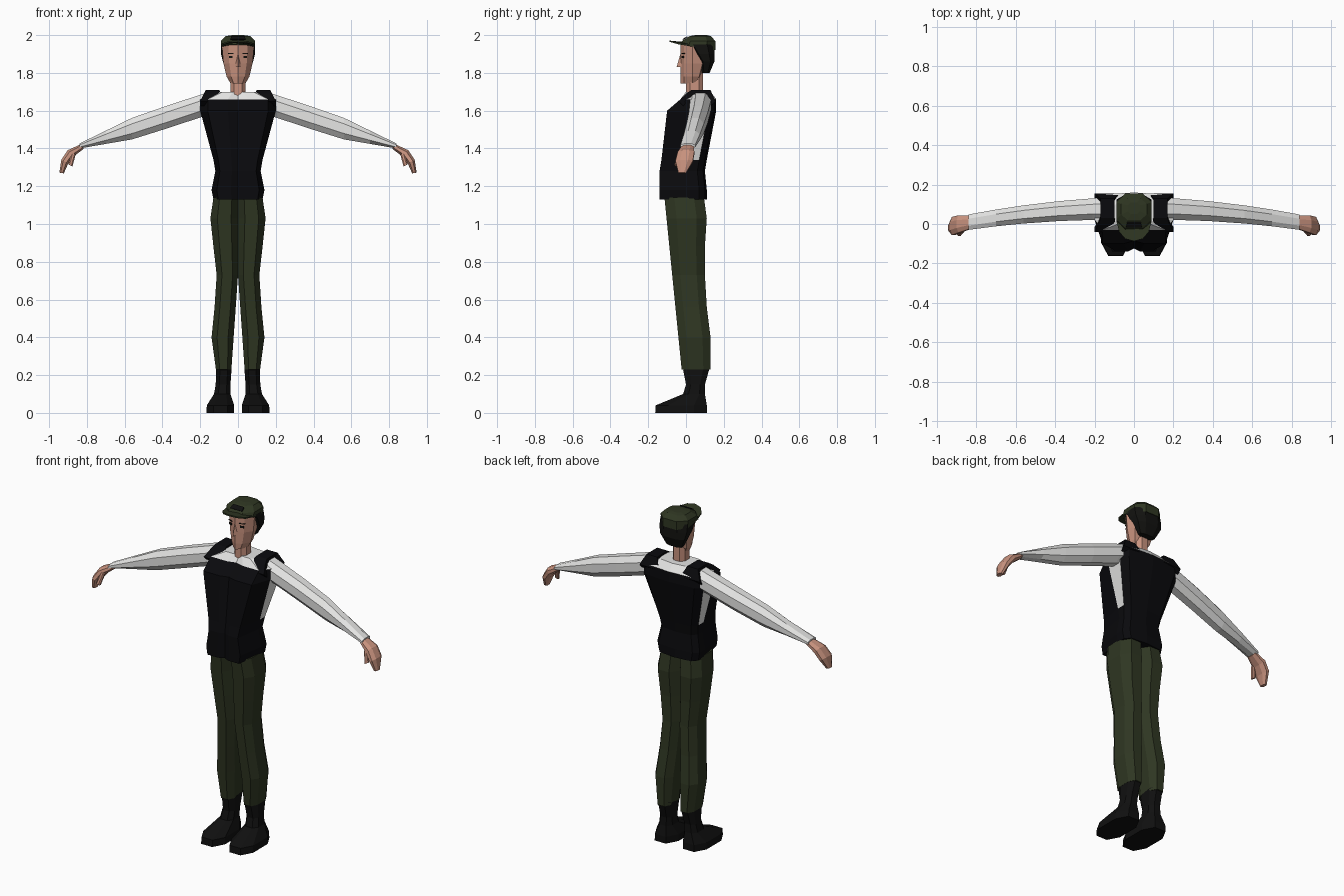
import bpy
import bmesh
from mathutils import Vector

cube = bpy.data.objects.get("Cube")
if cube:
    bpy.data.objects.remove(cube, do_unlink=True)


def material(name, red, green, blue):
    mat = bpy.data.materials.new(name)
    mat.use_nodes = True
    mat.diffuse_color = (red, green, blue, 1)
    shader = mat.node_tree.nodes["Principled BSDF"]
    shader.inputs["Base Color"].default_value = mat.diffuse_color
    shader.inputs["Roughness"].default_value = 0.9
    return mat


skin = material("skin", 0.58, 0.29, 0.21)
white = material("white_shirt", 0.78, 0.78, 0.77)
olive = material("olive_cloth", 0.028, 0.037, 0.016)
black = material("black_vest", 0.003, 0.003, 0.004)
leather = material("black_leather", 0.005, 0.005, 0.005)
dark = material("dark_hair", 0.006, 0.006, 0.005)


def loft(name, rings, materials, side=1, rule=None):
    """Skin a list of point rings; rule(centre) picks each face's material."""
    bm = bmesh.new()
    loops = [[bm.verts.new((side * x, y, z)) for x, y, z in ring] for ring in rings]
    for low, high in zip(loops, loops[1:]):
        for i in range(len(low)):
            bm.faces.new((low[i - 1], low[i], high[i], high[i - 1]))
    bm.faces.new(loops[0])
    bm.faces.new(loops[-1])
    if rule:
        for face in bm.faces:
            face.material_index = rule(face.calc_center_median())
    bmesh.ops.recalc_face_normals(bm, faces=bm.faces)
    mesh = bpy.data.meshes.new(name)
    bm.to_mesh(mesh)
    bm.free()
    for mat in materials:
        mesh.materials.append(mat)
    obj = bpy.data.objects.new(name, mesh)
    bpy.context.collection.objects.link(obj)


def octagon(centre, u, v, chamfer=0.45):
    """Chamfered rectangle around a centre, with half axes u and v."""
    quarter = [(1, chamfer), (chamfer, 1)]
    half = quarter + [(-a, b) for a, b in reversed(quarter)]
    outline = half + [(-a, -b) for a, b in half]
    return [Vector(centre) + Vector(u) * a + Vector(v) * b for a, b in outline]


def level(z, inner, outer, front, back, chamfer=0.5, tilt=0):
    """Horizontal ring; tilt raises the back and lowers the front."""
    centre = ((inner + outer) / 2, (front + back) / 2, z)
    return octagon(centre, ((outer - inner) / 2, 0, 0), (0, (back - front) / 2, tilt), chamfer)


def around(z, width, front, back, chamfer=0.5, tilt=0):
    return level(z, -width, width, front, back, chamfer, tilt)


def mirrored(half):
    """Close a half outline that starts and ends on the middle plane."""
    return half + [(-x, y, z) for x, y, z in half[-2:0:-1]]


# Torso: black vest, white side openings and neckline
def torso_ring(z, width, front, back):
    corner = width * 0.8
    return mirrored([(0, front + 0.015, z), (corner / 3, front, z), (corner, front, z),
                     (width, 0.02, z), (width, back - 0.03, z), (corner, back, z), (0, back + 0.01, z)])


def vest_rule(centre):
    neckline = centre.z > 1.66
    opening = centre.z > 1.33 and abs(centre.x) > 0.11 and 0.02 < centre.y < 0.09
    return int(neckline or opening)


torso_sizes = [(1.13, 0.13, -0.14, 0.1), (1.18, 0.14, -0.14, 0.1), (1.28, 0.12, -0.14, 0.09),
               (1.34, 0.13, -0.13, 0.1), (1.6, 0.2, -0.1, 0.15), (1.66, 0.2, -0.03, 0.15),
               (1.7, 0.1, 0, 0.12)]
loft("vest_and_shirt", [torso_ring(*size) for size in torso_sizes], [black, white], rule=vest_rule)


# Neck, face and nose
def face_ring(z, width):
    front = -0.03
    return mirrored([(0, front, z), (width * 0.6, front + 0.02, z), (width, 0.035, z),
                     (width * 0.85, width + 0.01, z), (0, width + 0.02, z)])


loft("neck", [around(z, 0.04, 0, 0.09) for z in (1.68, 1.8)], [skin])
loft("face", [face_ring(z, width) for z, width in
              ((1.745, 0.04), (1.78, 0.06), (1.85, 0.077), (1.95, 0.086))], [skin])


def nose_ring(z, width, tip):
    return [(0, tip, z), (width, -0.02, z), (-width, -0.02, z)]


loft("nose", [nose_ring(1.83, 0.018, -0.05), nose_ring(1.9, 0.006, -0.03)], [skin])

# Hair, cap, brim and patch
loft("hair", [around(1.8, 0.05, 0.085, 0.125), around(1.86, 0.08, 0.07, 0.15),
              around(1.9, 0.09, 0.04, 0.15), around(1.95, 0.09, 0, 0.15)], [dark])
loft("cap", [around(1.935, 0.09, -0.035, 0.155, tilt=-0.015), around(1.97, 0.09, -0.02, 0.155),
             around(1.995, 0.065, 0.02, 0.13), around(2, 0.03, 0.05, 0.11)], [olive])


def brim_ring(z):
    return mirrored([(0, -0.087, z + 0.02), (0.045, -0.075, z + 0.016), (0.075, -0.04, z + 0.006),
                     (0.088, 0.01, z), (0, 0.01, z + 0.01)])


def patch_ring(lift):
    lower, upper = (-0.015 - lift, 1.975 + lift), (0.01 - lift, 1.99 + lift)
    return [(-0.04, *lower), (0.04, *lower), (0.035, *upper), (-0.035, *upper)]


loft("cap_brim", [brim_ring(z) for z in (1.945, 1.953)], [olive])
loft("cap_patch", [patch_ring(lift) for lift in (0, 0.004)], [leather])


def face_plate(z, width, height, depth):
    """Small rectangle lying on the slanted cheek plane."""
    corners = [(0.038 + a * width, z + b * height) for a, b in ((-1, -1), (1, -1), (1, 1), (-1, 1))]
    return [(x, 0.4 * x - 0.03 + depth, height_z) for x, height_z in corners]


def strap_ring(y, z):
    """Rectangular strap section that widens below the shoulder top."""
    drop = 1.71 - z
    inner, outer = 0.1 - drop / 2, 0.17 + drop / 2
    under, low = y + (0.065 - y) / 4, z - 0.025
    return [(inner, y, z), (outer, y, z), (outer, under, low), (inner, under, low)]


def sleeve_ring(x, height):
    """Upright section on an arm that slopes down and bends forward."""
    centre = (x, 0.08 - 0.1 * x * x, 1.69 - 0.33 * x)
    return octagon(centre, (0, 0.06 - 0.025 * x, 0), (0, 0, height))


def hand_ring(x, y, z, width, across, rise):
    return octagon((x, y, z), (0, width, 0), (across, 0, rise))


def leg_ring(z, outer, back):
    """The inseam opens below the crotch and the front leans forward going up."""
    inseam = max(0, 0.07 * (0.73 - z))
    return level(z, inseam, outer, -0.1 * z, back)


sleeve_sizes = [(0.13, 0.06), (0.21, 0.06), (0.38, 0.06), (0.56, 0.057), (0.7, 0.035), (0.84, 0.013)]
leg_sizes = [(0.23, 0.117, 0.13), (0.4, 0.14, 0.13), (0.56, 0.124, 0.11), (0.73, 0.113, 0.1),
             (0.88, 0.13, 0.1), (1.03, 0.146, 0.11), (1.14, 0.13, 0.095)]
boot_sizes = [(0, 0.02, 0.167, -0.163, 0.11), (0.04, 0.02, 0.165, -0.16, 0.11),
              (0.1, 0.04, 0.127, -0.015, 0.1), (0.15, 0.04, 0.118, 0, 0.1)]
strap_path = [(-0.04, 1.65), (0, 1.69), (0.03, 1.71), (0.13, 1.71), (0.155, 1.65)]

for side, prefix in ((1, "left_"), (-1, "right_")):
    # Eyes and brows
    loft(prefix + "eye", [face_plate(1.884, 0.01, 0.006, d) for d in (-0.004, 0.004)], [dark], side)
    loft(prefix + "eyebrow", [face_plate(1.903, 0.015, 0.002, d) for d in (-0.004, 0.004)], [dark], side)

    # Vest strap and sleeve
    loft(prefix + "vest_strap", [strap_ring(*point) for point in strap_path], [black], side)
    loft(prefix + "sleeve", [sleeve_ring(*size) for size in sleeve_sizes], [white], side)

    # Hand curling downwards, with a thumb
    loft(prefix + "hand", [hand_ring(0.825, 0.01, 1.41, 0.032, 0.008, 0.012),
                           hand_ring(0.885, 0, 1.375, 0.044, 0.016, 0.016),
                           hand_ring(0.917, -0.01, 1.33, 0.046, 0.018, 0.01),
                           hand_ring(0.934, -0.02, 1.27, 0.02, 0.012, 0.002)], [skin], side)
    loft(prefix + "thumb", [hand_ring(0.87, -0.03, 1.375, 0.012, 0.011, 0.005),
                            hand_ring(0.887, -0.05, 1.31, 0.012, 0.011, 0.005)], [skin], side)

    # Trouser leg and boot
    loft(prefix + "trouser_leg", [leg_ring(*size) for size in leg_sizes], [olive], side)
    boot_top = level(0.24, 0.034, 0.116, -0.015, 0.129, tilt=0.012)
    loft(prefix + "boot", [level(*size) for size in boot_sizes] + [boot_top], [leather], side)
